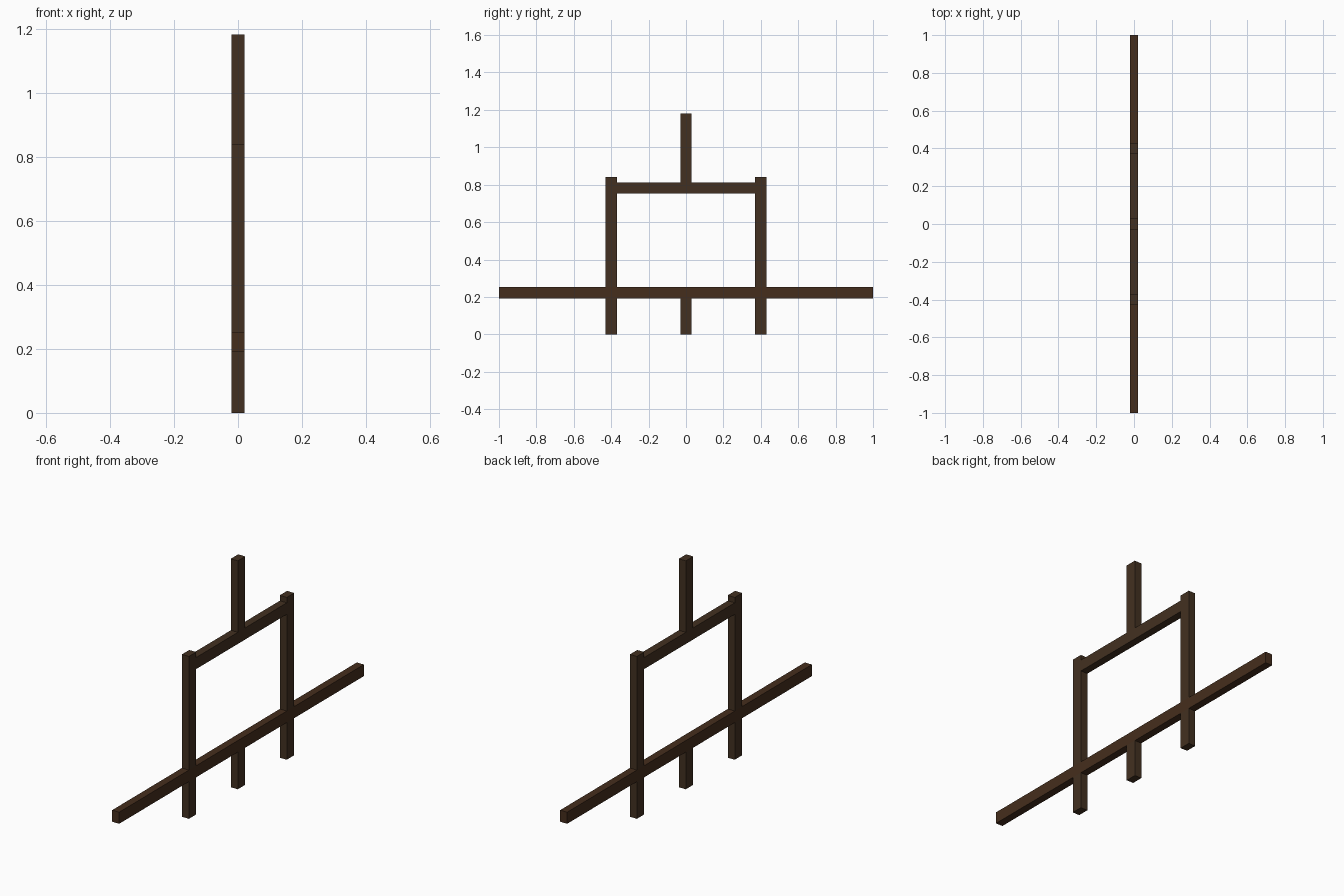
import bpy

if "Cube" in bpy.data.objects:
    bpy.data.objects.remove(bpy.data.objects["Cube"])

T = 0.04   # frame thickness along x
W = 0.06   # bar width


def wood(name, color):
    mat = bpy.data.materials.new(name)
    mat.diffuse_color = color
    mat.use_nodes = True
    mat.node_tree.nodes["Principled BSDF"].inputs["Base Color"].default_value = mat.diffuse_color
    return mat


post_wood = wood("post_wood", (0.055, 0.030, 0.015, 1))
rail_wood = wood("rail_wood", (0.060, 0.027, 0.012, 1))


def bar(name, y0, y1, z0, z1, mat):
    bpy.ops.mesh.primitive_cube_add(size=1, location=(0, (y0 + y1) / 2, (z0 + z1) / 2))
    ob = bpy.context.object
    ob.name = name
    ob.scale = (T, y1 - y0, z1 - z0)
    bpy.ops.object.transform_apply(location=False, rotation=False, scale=True)
    ob.data.materials.append(mat)
    return ob


RAIL_LOW, RAIL_TOP = 0.192, 0.252

# Long lower rail
bar("lower_rail", -1, 1, RAIL_LOW, RAIL_TOP, rail_wood)

# Short legs under the rail
for name, y in (("left_leg", -0.4), ("middle_leg", 0), ("right_leg", 0.4)):
    bar(name, y - W / 2, y + W / 2, 0, RAIL_LOW, post_wood)

# Side posts above the rail
for name, y in (("left_post", -0.4), ("right_post", 0.4)):
    bar(name, y - W / 2, y + W / 2, RAIL_TOP, 0.84, post_wood)

# Upper rail between the posts and the finial post on it
bar("upper_rail", -0.37, 0.37, 0.752, 0.812, post_wood)
bar("top_post", -W / 2, W / 2, 0.812, 1.182, post_wood)
